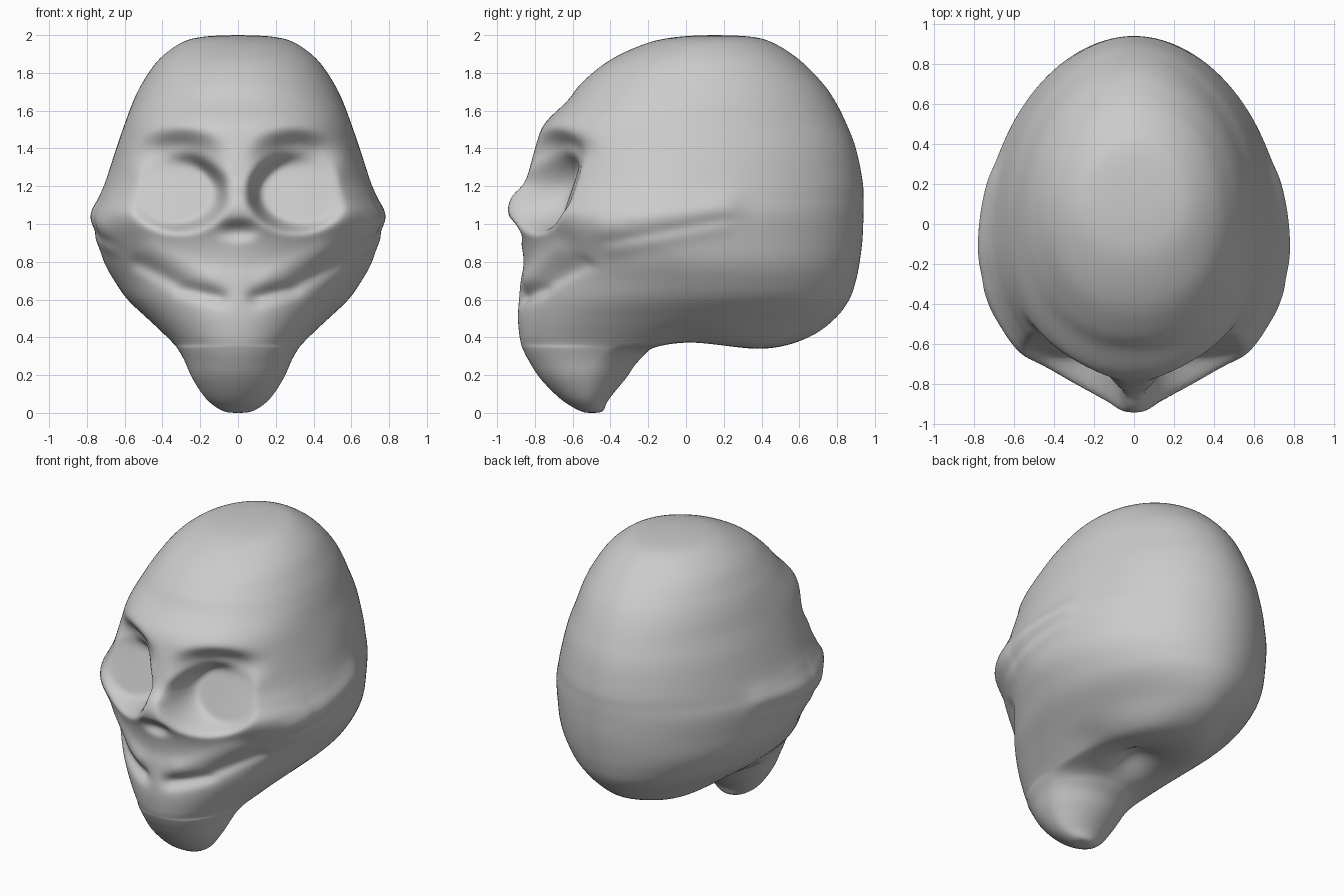
import bpy, bmesh, math

if "Cube" in bpy.data.objects:
    bpy.data.objects.remove(bpy.data.objects["Cube"])

# Horizontal sections: z, front y, back y, half width, y of widest point, front roundness
SECTIONS = [
    (0.00, -.51, -.49, .01, -.50, 2.0), (0.01, -.56, -.44, .08, -.50, 2.0),
    (0.07, -.66, -.41, .165, -.52, 2.0), (0.18, -.77, -.32, .24, -.52, 2.0),
    (0.28, -.835, -.24, .285, -.48, 2.05), (0.34, -.865, -.10, .32, -.42, 2.1),
    (0.365, -.873, .44, .34, -.35, 2.1), (0.41, -.882, .66, .385, -.25, 2.15),
    (0.50, -.89, .79, .48, -.12, 2.1), (0.60, -.885, .865, .585, -.02, 2.0),
    (0.70, -.875, .90, .655, .0, 1.9), (0.80, -.86, .92, .71, -.03, 1.85),
    (0.92, -.88, .935, .745, -.10, 1.8), (1.05, -.94, .94, .76, -.12, 1.8),
    (1.14, -.925, .94, .735, -.10, 1.8), (1.23, -.85, .935, .70, -.05, 2.0),
    (1.40, -.80, .90, .645, .0, 2.2), (1.53, -.75, .85, .60, .0, 2.25),
    (1.65, -.63, .79, .555, .03, 2.2), (1.75, -.55, .72, .505, .05, 2.1),
    (1.87, -.40, .60, .42, .08, 2.1), (1.96, -.20, .46, .30, .10, 2.0),
    (1.992, -.03, .34, .18, .14, 2.0), (2.00, .14, .16, .01, .15, 2.0)]
STEPS, SEGS = 10, 240


def catmull(p0, p1, p2, p3, t):
    return tuple(.5 * (2*b + (c-a)*t + (2*a-5*b+4*c-d)*t*t + (3*b-a-3*c+d)*t**3)
                 for a, b, c, d in zip(p0, p1, p2, p3))


def smooth(e0, e1, v):
    t = max(0, min(1, (v-e0)/(e1-e0)))
    return t*t*(3-2*t)


def seg_gauss(u, v, a, b, width):
    # soft falloff around a line from a to b
    du, dv = b[0]-a[0], b[1]-a[1]
    t = max(0, min(1, ((u-a[0])*du + (v-a[1])*dv)/(du*du+dv*dv)))
    d = math.hypot(u-a[0]-t*du, v-a[1]-t*dv)
    return math.exp(-(d/width)**2)


def sculpt(x, y, z):
    ax = abs(x)
    if y < -.3:
        front = smooth(-.3, -.5, y)
        # brow hollow, then the deep eye socket
        d = math.hypot((ax-.31)/.27, (z-1.36)/.16)
        y += .12*front*smooth(1.05, .2, d)
        d = math.hypot((ax-.325)/.255, (z-1.165)/.2)
        mask = smooth(1.06, .86, d)
        floor = -.565 - .1*max(0, (1.3-z)/.3) + .1*max(0, ax-.35)
        y += (max(y, floor) - y)*mask
        # nasal opening
        y += .045*smooth(1.1, .2, math.hypot(x/.12, (z-.965)/.06))
        # cheek and mouth creases with the lip swelling above them
        crease = max(seg_gauss(ax, z, (.1, .61), (.3, .66), .04),
                     .8*seg_gauss(ax, z, (.3, .67), (.52, .79), .04))
        y += .045*front*crease
        y -= .015*front*seg_gauss(ax, z, (.15, .72), (.45, .86), .05)
        # cheek fullness
        k = math.exp(-((ax-.62)/.14)**2 - ((z-1.0)/.13)**2)
        y -= .02*k*front
        x += math.copysign(.02*k, x)
    if ax > .45:
        # cheekbone arch and the groove below
        arch = seg_gauss(y, z, (-.42, .98), (.22, 1.1), .07)
        groove = seg_gauss(y, z, (-.4, .87), (.2, .99), .04)
        x += math.copysign(.022*arch - .012*groove, x)
    if z < .5 and y > -.3:
        # hollow under the skull and the low rear bulge
        low = smooth(.5, .37, z)
        z += low*.09*math.exp(-(x/.12)**2 - (y/.14)**2)
        z += low*(.02*math.exp(-(y/.15)**2) - .025*math.exp(-((y-.42)/.2)**2))
    return x, y, z


def sgnpow(v, e):
    return math.copysign(abs(v)**e, v)


bm = bmesh.new()
rows = []
n = len(SECTIONS)
for i in range(n-1):
    pts = [SECTIONS[max(0, min(n-1, i+k))] for k in (-1, 0, 1, 2)]
    for s in range(STEPS + (1 if i == n-2 else 0)):
        z, yf, yb, w, ym, nf = catmull(*pts, s/STEPS)
        row = []
        for k in range(SEGS):
            a = 2*math.pi*k/SEGS
            c, sn = math.cos(a), math.sin(a)
            # the front roundness eases into the back's at the widest point
            e = 2/(nf if sn < 0 else 1.95)
            x = w*sgnpow(c, e)
            y = ym + (ym-yf if sn < 0 else yb-ym)*sgnpow(sn, e)
            row.append(bm.verts.new(sculpt(x, y, z)))
        rows.append(row)
for a, b in zip(rows, rows[1:]):
    for k in range(SEGS):
        m = (k+1) % SEGS
        bm.faces.new((a[k], a[m], b[m], b[k]))
bm.faces.new(rows[0][::-1])
bm.faces.new(rows[-1])
for _ in range(6):
    bmesh.ops.smooth_vert(bm, verts=bm.verts, factor=.5, use_axis_x=True,
                          use_axis_y=True, use_axis_z=True)
bmesh.ops.recalc_face_normals(bm, faces=bm.faces)
for f in bm.faces:
    f.smooth = True

# Head
mesh = bpy.data.meshes.new("skull_head")
bm.to_mesh(mesh)
bm.free()
head = bpy.data.objects.new("skull_head", mesh)
bpy.context.collection.objects.link(head)
